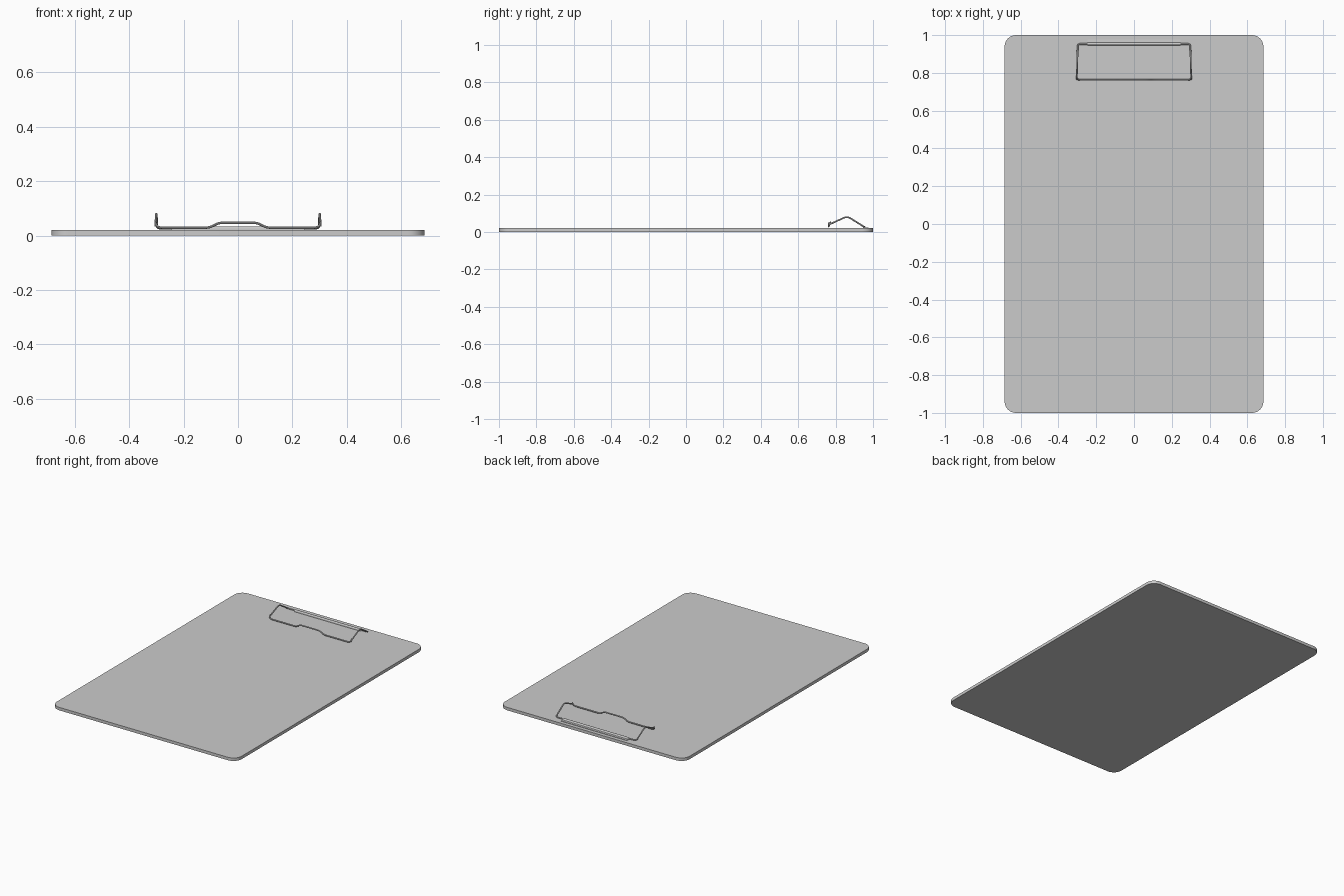
import bpy, bmesh, math
from mathutils import Vector

if "Cube" in bpy.data.objects:
    bpy.data.objects.remove(bpy.data.objects["Cube"])


def fillet(points, radii, steps=5):
    """Round the inner corners of an open path."""
    pts = [Vector(p) for p in points]
    out = [pts[0]]
    for a, b, c, r in zip(pts, pts[1:], pts[2:], radii):
        p = b + (a - b).normalized() * r
        q = b + (c - b).normalized() * r
        for i in range(steps + 1):
            t = i / steps
            out.append(p * (1 - t) ** 2 + b * 2 * t * (1 - t) + q * t * t)
    return out + [pts[-1]]


def extrude(name, outline, direction):
    bm = bmesh.new()
    face = bm.faces.new([bm.verts.new(p) for p in outline])
    top = bmesh.ops.extrude_face_region(bm, geom=[face])
    verts = [v for v in top["geom"] if isinstance(v, bmesh.types.BMVert)]
    bmesh.ops.translate(bm, verts=verts, vec=direction)
    bmesh.ops.recalc_face_normals(bm, faces=bm.faces)
    mesh = bpy.data.meshes.new(name)
    bm.to_mesh(mesh)
    bm.free()
    obj = bpy.data.objects.new(name, mesh)
    bpy.context.collection.objects.link(obj)
    smooth(obj)
    return obj


def smooth(obj):
    bpy.ops.object.select_all(action='DESELECT')
    obj.select_set(True)
    bpy.context.view_layer.objects.active = obj
    bpy.ops.object.shade_smooth_by_angle(angle=math.radians(35))


# Board with rounded corners
W, L, R, T = 0.685, 1.0, 0.06, 0.02
outline = []
for sx, sy, start in ((1, 1, 0), (-1, 1, 90), (-1, -1, 180), (1, -1, 270)):
    for i in range(9):
        a = math.radians(start + i * 90 / 8)
        outline.append((sx * (W - R) + R * math.cos(a), sy * (L - R) + R * math.sin(a), 0))
extrude("board", outline, (0, 0, T))

# Spring wire: right half from pivot to centre, then mirrored
half = [(0.235, 0.953, 0.027), (0.298, 0.953, 0.027), (0.300, 0.862, 0.084),
        (0.303, 0.768, 0.041), (0.303, 0.763, 0.029),
        (0.105, 0.763, 0.029), (0.07, 0.763, 0.047)]
radii = [0.016, 0.02, 0.005, 0.024, 0.015]
path = fillet(half + [(-x, y, z) for x, y, z in reversed(half)],
              radii + [0.014, 0.014] + radii[::-1])
curve = bpy.data.curves.new("clip_wire", 'CURVE')
curve.dimensions = '3D'
curve.bevel_depth = 0.0045
curve.bevel_resolution = 2
curve.use_fill_caps = True
spline = curve.splines.new('POLY')
spline.points.add(len(path) - 1)
for p, v in zip(spline.points, path):
    p.co = (*v, 1)
wire = bpy.data.objects.new("clip_wire", curve)
bpy.context.collection.objects.link(wire)
bpy.context.view_layer.objects.active = wire
wire.select_set(True)
bpy.ops.object.convert(target='MESH')
smooth(bpy.context.view_layer.objects.active)

# Hinge plate: flat strip curled over the wire
cy, cz, r = 0.953, 0.026, 0.007
profile = [(-0.245, 0.976, 0.0195), (-0.245, 0.976, 0.023), (-0.245, 0.962, 0.024)]
for i in range(9):
    a = math.radians(i * 180 / 8)
    profile.append((-0.245, cy + r * math.cos(a), cz + r * math.sin(a)))
profile.append((-0.245, cy - r, 0.0195))
extrude("hinge_plate", profile, (0.49, 0, 0))
